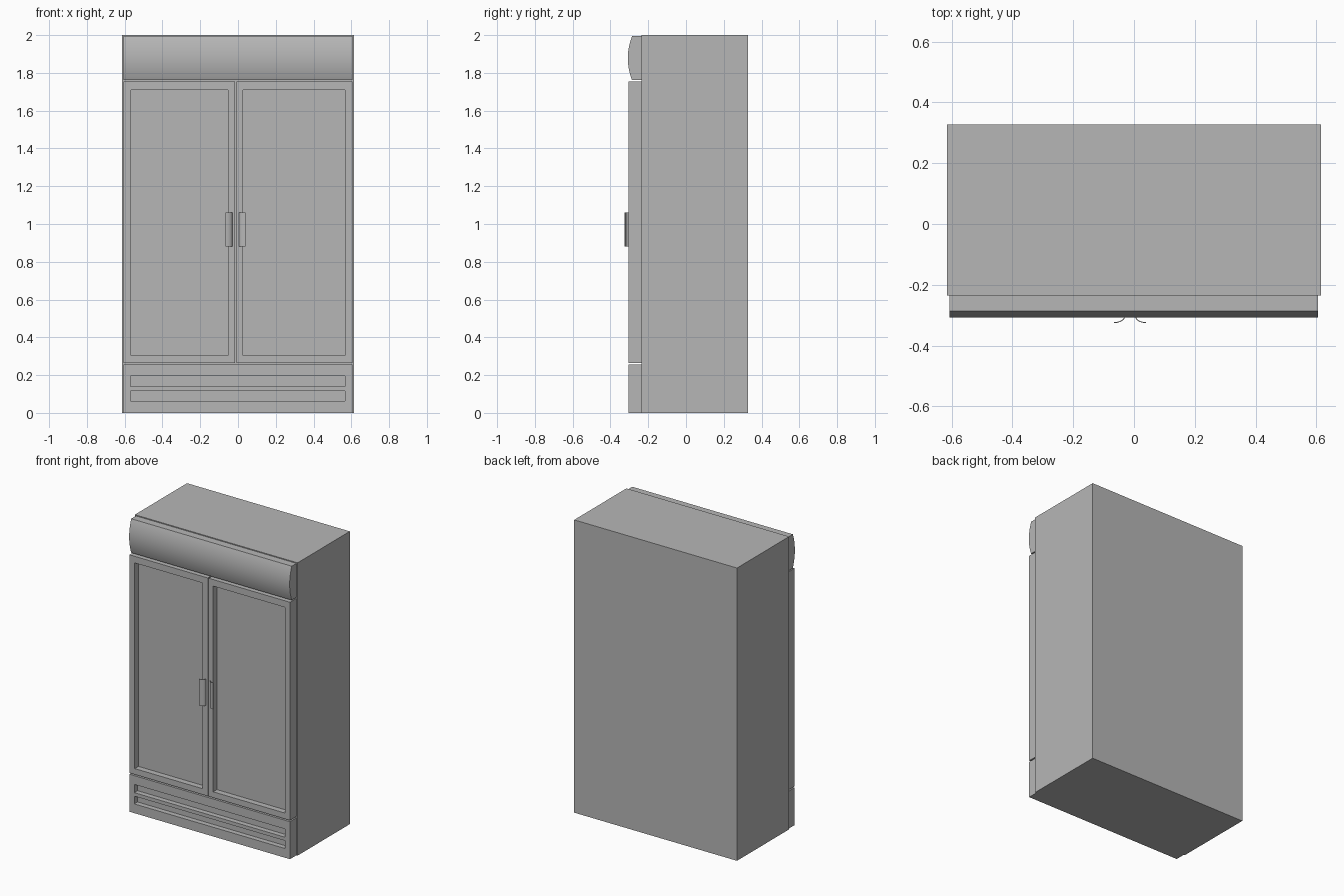
import bpy
import bmesh
import math
from mathutils import Vector, Matrix

if "Cube" in bpy.data.objects:
    bpy.data.objects.remove(bpy.data.objects["Cube"], do_unlink=True)

grey = bpy.data.materials.new("light_grey")
grey.use_nodes = True
GREY = (0.47, 0.47, 0.47, 1)
grey.diffuse_color = GREY
grey.node_tree.nodes["Principled BSDF"].inputs["Base Color"].default_value = GREY

FRONT, SEAM, BACK = -0.305, -0.235, 0.328


def finish(name, bm):
    bmesh.ops.recalc_face_normals(bm, faces=bm.faces)
    mesh = bpy.data.meshes.new(name)
    bm.to_mesh(mesh)
    bm.free()
    mesh.materials.append(grey)
    obj = bpy.data.objects.new(name, mesh)
    bpy.context.collection.objects.link(obj)
    return obj


def panel(name, x, y, z, openings=(), depth=0.04):
    """Box spanning the given ranges, with rectangular recesses in its front."""
    bm = bmesh.new()
    size = Vector((x[1] - x[0], y[1] - y[0], z[1] - z[0]))
    mid = Vector((sum(x), sum(y), sum(z))) / 2
    bmesh.ops.create_cube(bm, size=1, matrix=Matrix.Translation(mid) @ Matrix.Diagonal(size).to_4x4())
    cuts = {(axis, v) for o in openings for axis in (0, 1) for v in o[axis]}
    for axis, v in sorted(cuts):
        point, normal = Vector(), Vector()
        point[2 * axis], normal[2 * axis] = v, 1
        bmesh.ops.bisect_plane(bm, geom=bm.verts[:] + bm.edges[:] + bm.faces[:],
                               plane_co=point, plane_no=normal)

    def recessed(face):
        c = face.calc_center_median()
        return face.normal.y < -0.9 and any(
            ox[0] < c.x < ox[1] and oz[0] < c.z < oz[1] for ox, oz in openings)

    bm.normal_update()
    faces = [f for f in bm.faces if recessed(f)]
    if faces:
        pushed = bmesh.ops.extrude_discrete_faces(bm, faces=faces)["faces"]
        verts = list({v for f in pushed for v in f.verts})
        bmesh.ops.translate(bm, verts=verts, vec=(0, depth, 0))
    return finish(name, bm)


def smooth(obj):
    bpy.ops.object.select_all(action="DESELECT")
    obj.select_set(True)
    bpy.context.view_layer.objects.active = obj
    bpy.ops.object.shade_smooth_by_angle(angle=math.radians(35))


def prism(name, profile, axis, length):
    """Extrude a closed profile along an axis and smooth its curved side."""
    bm = bmesh.new()
    face = bm.faces.new([bm.verts.new(p) for p in profile])
    new = bmesh.ops.extrude_face_region(bm, geom=[face])["geom"]
    bmesh.ops.translate(bm, verts=[g for g in new if isinstance(g, bmesh.types.BMVert)],
                        vec=Vector(axis) * length)
    smooth(finish(name, bm))


# Cabinet, doors and vented base
panel("cabinet", (-0.615, 0.615), (SEAM, BACK), (0, 2))
DOOR_Z, GLASS_Z = (0.265, 1.755), (0.305, 1.71)
panel("right_door", (-0.607, -0.015), (FRONT, SEAM), DOOR_Z, [((-0.567, -0.053), GLASS_Z)])
panel("left_door", (-0.008, 0.606), (FRONT, SEAM), DOOR_Z, [((0.026, 0.567), GLASS_Z)])
SLOT_X = (-0.57, 0.567)
panel("base_grille", (-0.607, 0.606), (FRONT, SEAM), (0, 0.256),
      [(SLOT_X, (0.063, 0.116)), (SLOT_X, (0.14, 0.196))], 0.035)

# Bowed header across the top
low, high, steps = 1.762, 1.994, 20
bow = [(-0.607, -0.286 - 0.022 * (1 - (2 * i / steps - 1) ** 2),
        low + (high - low) * i / steps) for i in range(steps + 1)]
prism("header", [(-0.607, SEAM, low)] + bow + [(-0.607, SEAM, high)], (1, 0, 0), 1.213)

# Curved strip handles, mirrored about the door gap
for name, side in (("right_handle", -1), ("left_handle", 1)):
    strip = []
    for inset, order in ((0, range(11)), (0.003, range(10, -1, -1))):
        for i in order:
            a = math.pi / 2 * i / 10
            strip.append((-0.013 + side * (0.053 - (0.036 - inset) * math.sin(a)),
                          FRONT - (0.021 - inset) * math.cos(a), 0.88))
    prism(name, strip, (0, 0, 1), 0.18)
